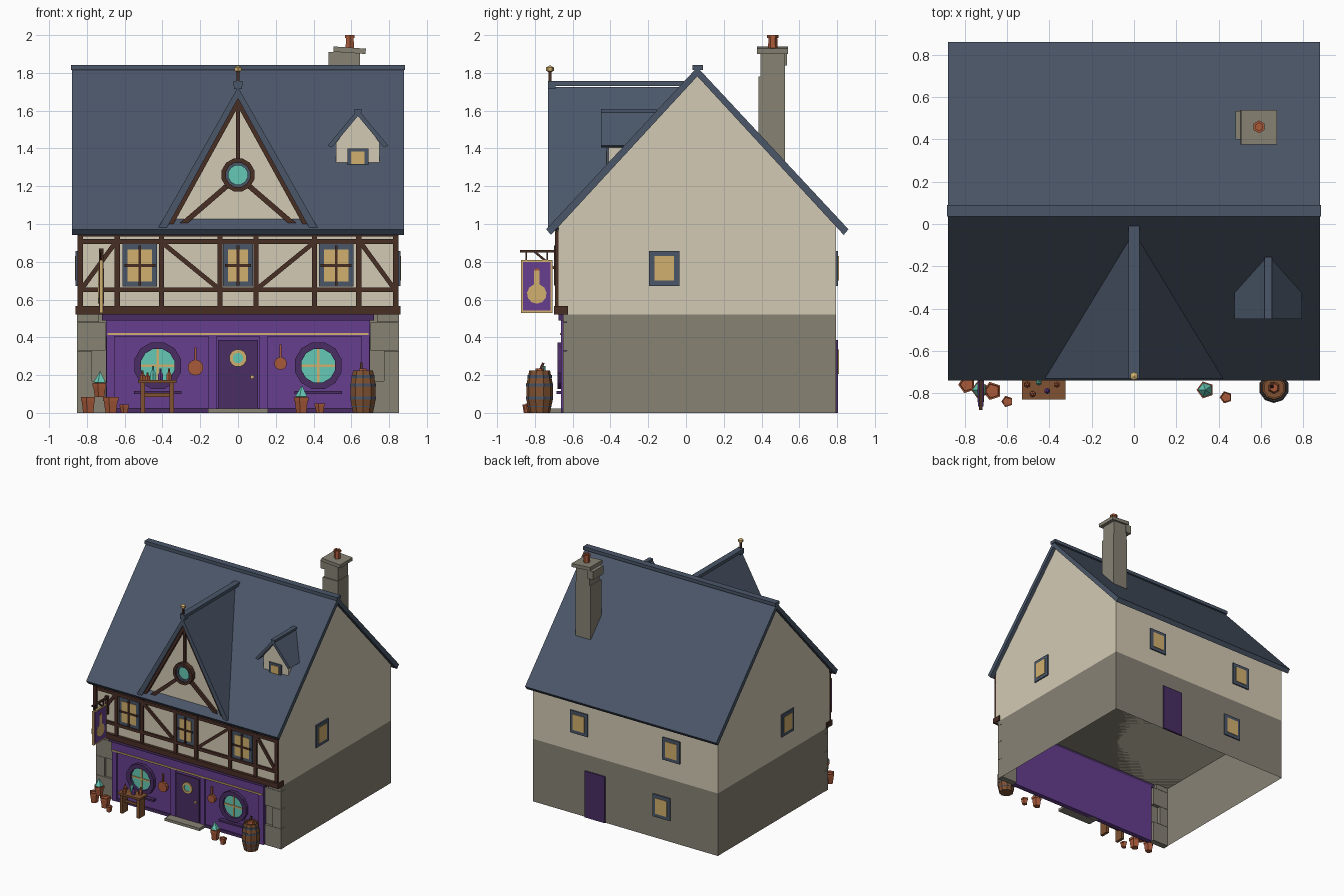
import bpy, bmesh, math
from mathutils import Vector, Matrix


def mat(name, r, g, b):
    m = bpy.data.materials.new(name)
    lin = [(c / 255 / 12.92 if c < 11 else ((c / 255 + 0.055) / 1.055) ** 2.4) for c in (r, g, b)]
    m.diffuse_color = (*lin, 1)
    return m


STONE = mat("stone", 135, 130, 116)
PLASTER = mat("plaster", 212, 202, 180)
SLATE = mat("slate", 74, 86, 104)
TIMBER = mat("dark timber", 72, 46, 37)
PURPLE = mat("purple paint", 102, 62, 142)
PLUM = mat("dark plum paint", 74, 46, 100)
GOLD = mat("gold", 210, 176, 110)
TEAL = mat("teal glass", 102, 200, 182)
COPPER = mat("terracotta", 168, 90, 58)
OAK = mat("oak", 128, 82, 50)


def finish(name, bm, m):
    bmesh.ops.remove_doubles(bm, verts=bm.verts, dist=1e-5)
    bmesh.ops.recalc_face_normals(bm, faces=bm.faces)
    me = bpy.data.meshes.new(name)
    bm.to_mesh(me)
    bm.free()
    me.materials.append(m)
    ob = bpy.data.objects.new(name, me)
    bpy.context.collection.objects.link(ob)
    return ob


def prism(name, pts, axis, a, b, m):
    """Extrude a 2D outline along an axis from a to b."""
    put = {'x': lambda p, d: (d, p[0], p[1]), 'y': lambda p, d: (p[0], d, p[1]),
           'z': lambda p, d: (p[0], p[1], d)}[axis]
    bm = bmesh.new()
    lo = [bm.verts.new(put(p, a)) for p in pts]
    hi = [bm.verts.new(put(p, b)) for p in pts]
    bm.faces.new(lo)
    bm.faces.new(hi[::-1])
    for i in range(len(pts)):
        j = (i + 1) % len(pts)
        bm.faces.new((lo[i], lo[j], hi[j], hi[i]))
    return finish(name, bm, m)


def box(name, x0, x1, y0, y1, z0, z1, m):
    return prism(name, [(x0, y0), (x1, y0), (x1, y1), (x0, y1)], 'z', z0, z1, m)


def beam(name, p, q, w, a, b, m, axis='y'):
    """Straight bar between two points of a plane."""
    p, q = Vector(p), Vector(q)
    n = (q - p).normalized().orthogonal() * w / 2
    return prism(name, [p + n, q + n, q - n, p - n], axis, a, b, m)


def lathe(name, prof, n, loc, m, front=False, ring=False):
    """Spin (radius, height) points; front=True points the axis to the front."""
    bm = bmesh.new()
    rows = [[bm.verts.new((r * math.cos(t), r * math.sin(t), h)) for r, h in prof]
            for t in [math.tau * (i + 0.5) / n for i in range(n)]]
    k = len(prof)
    for i in range(n):
        u, v = rows[i], rows[(i + 1) % n]
        for j in range(k if ring else k - 1):
            bm.faces.new((u[j], v[j], v[(j + 1) % k], u[(j + 1) % k]))
    mx = Matrix.Translation(loc)
    if front:
        mx = mx @ Matrix.Rotation(math.pi / 2, 4, 'X')
    bmesh.ops.transform(bm, matrix=mx, verts=bm.verts)
    return finish(name, bm, m)


def disc(name, r, x, z, y, d, m, n=12):
    return lathe(name, [(0, 0), (r, 0), (r, d), (0, d)], n, (x, y, z), m, True)


def hoop(name, r0, r1, x, z, y, d, m, n=12):
    return lathe(name, [(r0, 0), (r1, 0), (r1, d), (r0, d)], n, (x, y, z), m, True, True)


# Walls: lower storey is open underneath, upper storey is a gabled prism
lower = box("lower_walls", -0.85, 0.85, -0.63, 0.795, 0, 0.52, STONE)
bm = bmesh.new()
bm.from_mesh(lower.data)
bm.faces.ensure_lookup_table()
bmesh.ops.delete(bm, geom=[f for f in bm.faces if f.calc_center_median().z < 0.01], context='FACES')
bm.to_mesh(lower.data)
bm.free()
prism("upper_walls", [(-0.675, 0.52), (0.795, 0.52), (0.795, 1.005), (0.06, 1.8), (-0.675, 1.005)],
      'x', -0.85, 0.85, PLASTER)

# Main roof and ridge cap
for s, side in ((-1, "front"), (1, "back")):
    prism(side + "_roof", [(0.06, 1.83), (0.06 + s * 0.80, 0.972), (0.06 + s * 0.775, 0.942), (0.06, 1.782)],
          'x', -0.88, 0.88, SLATE)
box("ridge_cap", -0.885, 0.885, 0.035, 0.09, 1.815, 1.842, SLATE)

# Front gable with its roof and timbers
prism("gable_wall", [(-0.38, 0.97), (0.38, 0.97), (0, 1.67)], 'y', -0.69, -0.2, PLASTER)
for s in (-1, 1):
    prism("gable_roof", [(0, 1.725), (s * 0.425, 0.975), (s * 0.385, 0.965), (0, 1.665)], 'y', -0.73, -0.01, SLATE)
    beam("bargeboard", (0, 1.655), (s * 0.375, 0.975), 0.034, -0.715, -0.685, TIMBER)
    beam("gable_brace", (s * 0.06, 1.2), (s * 0.31, 0.985), 0.028, -0.71, -0.685, TIMBER)
box("gable_ridge", -0.025, 0.025, -0.73, -0.01, 1.73, 1.757, SLATE)
box("gable_beam", -0.39, 0.39, -0.715, -0.68, 0.962, 0.995, TIMBER)
box("gable_post", -0.011, 0.011, -0.71, -0.685, 1.33, 1.67, TIMBER)
hoop("gable_window_frame", 0.066, 0.09, 0, 1.26, -0.685, 0.045, TIMBER)
hoop("gable_window_rim", 0.052, 0.068, 0, 1.26, -0.685, 0.035, SLATE)
disc("gable_window_glass", 0.055, 0, 1.26, -0.685, 0.02, TEAL)
box("finial_base", -0.022, 0.022, -0.73, -0.69, 1.715, 1.735, SLATE)
box("finial_pole", -0.008, 0.008, -0.728, -0.712, 1.75, 1.81, TIMBER)
lathe("finial_ball", [(0, 1.8), (0.02, 1.811), (0.02, 1.829), (0, 1.84)], 6, (0, -0.72, 0), GOLD)

# Timber frame of the upper front
box("jetty_beam", -0.86, 0.86, -0.70, -0.625, 0.522, 0.565, TIMBER)
for z0, z1 in ((0.64, 0.665), (0.895, 0.92), (0.935, 0.962)):
    box("timber_rail", -0.85, 0.85, -0.69, -0.67, z0, z1, TIMBER)
for s in (-1, 1):
    for x in (0.835, 0.64, 0.405, 0.095):
        box("timber_post", s * x - 0.014, s * x + 0.014, -0.693, -0.67, 0.56, 0.96, TIMBER)
    beam("inner_brace", (s * 0.40, 0.9), (s * 0.105, 0.66), 0.024, -0.688, -0.67, TIMBER)
    beam("outer_brace", (s * 0.65, 0.9), (s * 0.825, 0.66), 0.024, -0.688, -0.67, TIMBER)
for x, w in ((-0.52, 0.092), (0, 0.08), (0.52, 0.092)):
    box("window_frame", x - w, x + w, -0.69, -0.67, 0.668, 0.893, SLATE)
    box("window_pane", x - w + 0.027, x + w - 0.027, -0.694, -0.687, 0.695, 0.866, GOLD)
    box("window_mullion", x - 0.007, x + 0.007, -0.7, -0.69, 0.675, 0.885, TIMBER)
    box("window_bar", x - w + 0.01, x + w - 0.01, -0.7, -0.69, 0.773, 0.787, TIMBER)

# Windows and door on the plain walls
for s in (-1, 1):
    for d, w, m in ((0.010, 0.08, SLATE), (0.014, 0.052, GOLD)):
        xs = sorted((s * 0.845, s * (0.85 + d)))
        box("side_window", *xs, -0.115 - w, -0.115 + w, 0.765 - w - 0.013, 0.765 + w + 0.013, m)
for x, z in ((0.425, 0.765), (-0.425, 0.765), (-0.335, 0.27)):
    for d, w, m in ((0.010, 0.08, SLATE), (0.014, 0.052, GOLD)):
        box("back_window", x - w, x + w, 0.79, 0.795 + d, z - w - 0.013, z + w + 0.013, m)
box("back_door", 0.185, 0.37, 0.79, 0.806, 0, 0.385, PLUM)

# Stone corner blocks
for s in (-1, 1):
    for i, w in enumerate((0.15, 0.08, 0.15, 0.115)):
        z = (0, 0.17, 0.33, 0.48)
        xs = sorted((s * 0.852, s * (0.852 - w)))
        box("corner_block", *xs, -0.65, -0.6, z[i], (0.168, 0.328, 0.478, 0.52)[i], STONE)

# Shop front
box("shop_panel", -0.70, 0.70, -0.652, -0.62, 0, 0.5, PURPLE)
box("shop_cornice", -0.72, 0.72, -0.675, -0.62, 0.49, 0.522, PLUM)
box("shop_fascia", -0.70, 0.70, -0.662, -0.64, 0.405, 0.49, PURPLE)
box("gold_strip", -0.69, 0.69, -0.668, -0.655, 0.412, 0.422, GOLD)
box("plinth", -0.70, 0.70, -0.66, -0.64, 0, 0.025, PLUM)
for x in (-0.675, -0.135, 0.135, 0.675):
    box("pilaster", x - 0.022, x + 0.022, -0.663, -0.64, 0, 0.41, PURPLE)
box("front_door", -0.105, 0.105, -0.662, -0.64, 0.02, 0.385, PLUM)
hoop("door_window_ring", 0.028, 0.047, 0, 0.29, -0.655, 0.017, GOLD)
disc("door_window_glass", 0.03, 0, 0.29, -0.655, 0.012, TEAL)
disc("door_knob", 0.011, 0.075, 0.19, -0.655, 0.02, GOLD, 6)
box("doorstep", -0.16, 0.16, -0.735, -0.63, 0, 0.022, STONE)
for x in (-0.425, 0.425):
    hoop("round_window_frame", 0.092, 0.128, x, 0.25, -0.64, 0.04, PLUM)
    disc("round_window_glass", 0.095, x, 0.25, -0.64, 0.02, TEAL)
    box("round_window_mullion", x - 0.006, x + 0.006, -0.667, -0.658, 0.158, 0.342, GOLD)
    box("round_window_bar", x - 0.092, x + 0.092, -0.667, -0.658, 0.244, 0.256, GOLD)
    box("window_sill", x - 0.125, x + 0.125, -0.685, -0.64, 0.1, 0.115, PLUM)
for x, z, r in ((-0.225, 0.24, 0.042), (0.225, 0.262, 0.034)):
    disc("copper_pan", r, x, z, -0.65, 0.025, COPPER, 10)
    box("pan_handle", x - 0.006, x + 0.006, -0.672, -0.66, z + r - 0.005, z + r + 0.065, COPPER)

# Dormer
X = 0.635
prism("dormer_wall", [(X - 0.115, 1.3), (X + 0.115, 1.3), (X + 0.115, 1.43), (X, 1.58), (X - 0.115, 1.43)],
      'y', -0.41, -0.2, PLASTER)
for s in (-1, 1):
    prism("dormer_roof", [(X, 1.607), (X + s * 0.16, 1.415), (X + s * 0.138, 1.405), (X, 1.572)],
          'y', -0.45, -0.155, SLATE)
box("dormer_ridge", X - 0.018, X + 0.018, -0.45, -0.155, 1.59, 1.608, SLATE)
box("dormer_window_frame", X - 0.055, X + 0.055, -0.42, -0.4, 1.315, 1.4, SLATE)
box("dormer_window_pane", X - 0.036, X + 0.036, -0.424, -0.41, 1.318, 1.383, GOLD)

# Chimney
box("chimney_base", 0.51, 0.65, 0.385, 0.525, 1.3, 1.78, STONE)
box("chimney_neck", 0.52, 0.645, 0.395, 0.525, 1.77, 1.915, STONE)
prism("chimney_cap", [(0.505, 1.912), (0.675, 1.9), (0.677, 1.928), (0.507, 1.94)], 'y', 0.375, 0.54, STONE)
box("chimney_ledge", 0.48, 0.53, 0.4, 0.535, 1.84, 1.91, STONE)
lathe("chimney_pot", [(0, 1.91), (0.027, 1.91), (0.023, 1.985), (0.03, 1.985), (0.03, 2), (0.018, 2), (0.018, 1.96),
                      (0, 1.96)], 6, (0.592, 0.46, 0), COPPER)

# Hanging sign
S = -0.725
box("sign_arm", S - 0.008, S + 0.008, -0.88, -0.67, 0.85, 0.863, TIMBER)
box("sign_wall_plate", S - 0.012, S + 0.012, -0.70, -0.68, 0.72, 0.87, TIMBER)
beam("sign_brace", (-0.80, 0.852), (-0.69, 0.76), 0.012, S - 0.006, S + 0.006, TIMBER, 'x')
for y in (-0.845, -0.735):
    box("sign_hanger", S - 0.004, S + 0.004, y - 0.004, y + 0.004, 0.805, 0.852, TIMBER)
box("sign_border", S - 0.009, S + 0.009, -0.873, -0.707, 0.53, 0.81, GOLD)
box("sign_board", S - 0.012, S + 0.012, -0.863, -0.717, 0.541, 0.799, PURPLE)
flask = [(-0.79 + 0.052 * math.sin(t), 0.63 + 0.052 * math.cos(t))
         for t in [0.3 + i * (math.tau - 0.6) / 10 for i in range(11)]]
flask += [(-0.805, 0.755), (-0.775, 0.755)]
prism("sign_flask", flask, 'x', S - 0.015, S + 0.015, GOLD)
box("sign_flask_stopper", S - 0.015, S + 0.015, -0.803, -0.777, 0.74, 0.765, COPPER)

# Barrel with bands and scoop
B = (0.662, -0.775, 0)
lathe("barrel", [(0, 0), (0.055, 0), (0.07, 0.07), (0.07, 0.15), (0.055, 0.225), (0.047, 0.225), (0.047, 0.21),
                 (0, 0.21)], 10, B, OAK)
for z, r in ((0.03, 0.063), (0.07, 0.072), (0.14, 0.072), (0.185, 0.065)):
    lathe("barrel_band", [(r - 0.01, z), (r, z), (r, z + 0.016), (r - 0.01, z + 0.016)], 10, B, SLATE, ring=True)
lathe("barrel_filling", [(0, 0.2), (0.03, 0.205), (0.02, 0.235), (0, 0.235)], 6, B, COPPER)
beam("barrel_scoop", (-0.775, 0.22), (-0.755, 0.265), 0.014, 0.645, 0.66, TIMBER, 'x')

# Potion table with bottles
box("table_top", -0.53, -0.325, -0.83, -0.725, 0.158, 0.174, OAK)
for x in (-0.505, -0.35):
    box("table_leg", x - 0.012, x + 0.012, -0.815, -0.74, 0, 0.16, OAK)
box("table_stretcher", -0.505, -0.35, -0.783, -0.773, 0.085, 0.105, OAK)
for x, y, h, m in ((-0.505, -0.76, 0.05, COPPER), (-0.45, -0.75, 0.075, TEAL), (-0.41, -0.79, 0.06, PURPLE),
                   (-0.365, -0.76, 0.06, COPPER), (-0.48, -0.805, 0.04, COPPER)):
    lathe("bottle", [(0, 0), (0.015, 0), (0.015, h * 0.5), (0.006, h * 0.7), (0.006, h), (0, h)], 6, (x, y, 0.174), m)

# Flower pots and crystal plants
def pot(x, y, z, r, h):
    lathe("flower_pot", [(0, 0), (r * 0.7, 0), (r * 0.9, h * 0.75), (r, h * 0.75), (r, h), (r * 0.8, h),
                         (r * 0.75, h * 0.85), (0, h * 0.85)], 5, (x, y, z), COPPER)


for p in ((-0.79, -0.76, 0, 0.042, 0.085), (-0.73, -0.785, 0.083, 0.04, 0.075), (-0.67, -0.79, 0, 0.045, 0.085),
          (-0.6, -0.84, 0, 0.028, 0.045), (0.338, -0.785, 0, 0.042, 0.085), (0.435, -0.82, 0, 0.03, 0.05)):
    pot(*p)
for x, z in ((-0.73, 0.15), (0.338, 0.075)):
    lathe("crystal_plant", [(0, z), (0.035, z + 0.012), (0, z + 0.072)], 5, (x, -0.785, 0), TEAL)
